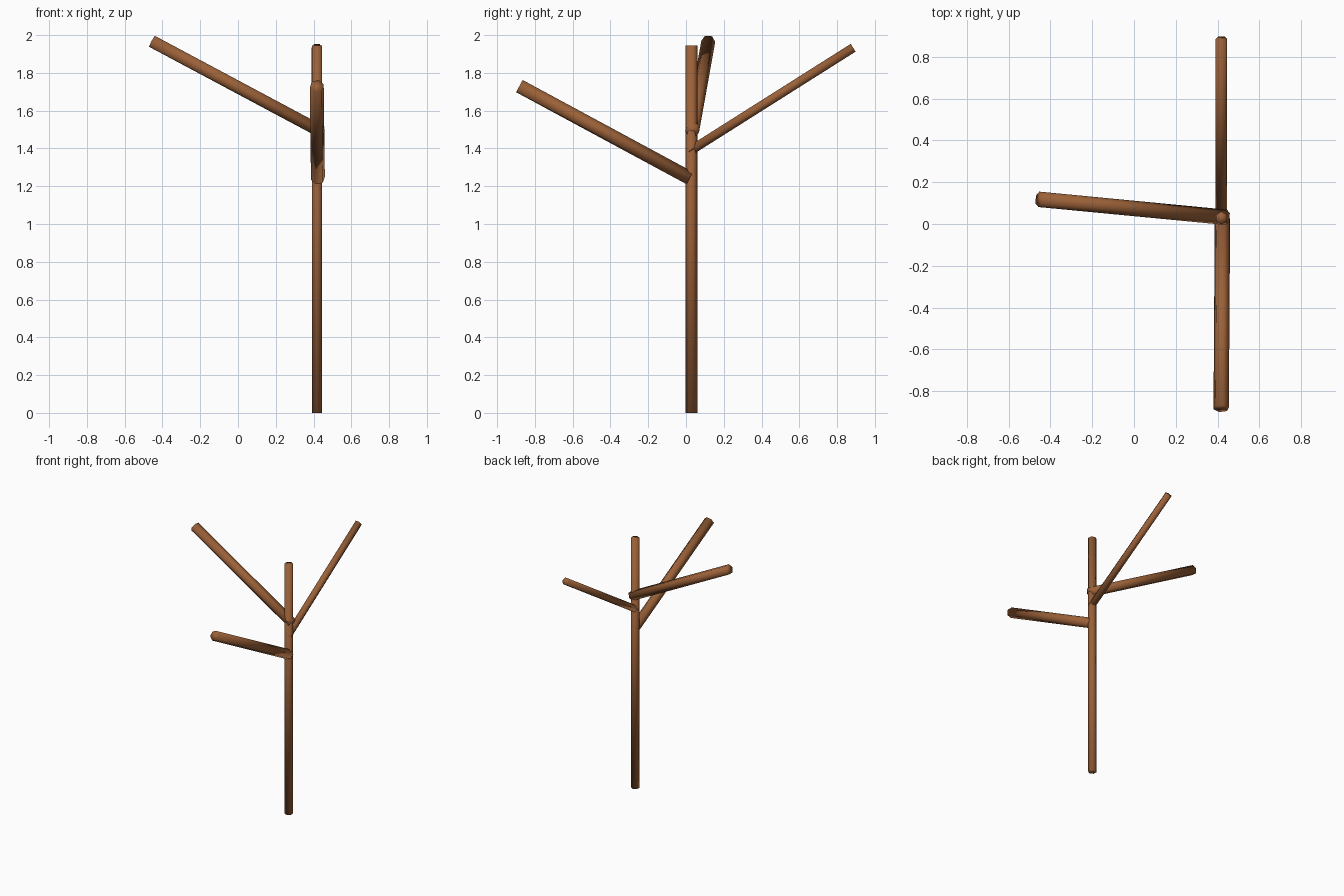
import bpy, bmesh
from mathutils import Vector, Matrix
from math import radians

if "Cube" in bpy.data.objects:
    bpy.data.objects.remove(bpy.data.objects["Cube"])

bark = bpy.data.materials.new("bark")
bark.diffuse_color = (0.33, 0.12, 0.04, 1)
bark.use_nodes = True
bark.node_tree.nodes["Principled BSDF"].inputs["Base Color"].default_value = bark.diffuse_color


def limb(name, start, end, radius, roll=0):
    """Six-sided rod between two points; roll turns it about its own axis."""
    a, b = Vector(start), Vector(end)
    d = (b - a).normalized()
    u = d.cross(Vector((0, 0, 1)))
    u = u.normalized() if u.length > 1e-4 else Vector((0, 1, 0))
    v = d.cross(u)
    basis = Matrix((u, v, d)).transposed().to_4x4()
    m = Matrix.Translation((a + b) / 2) @ basis @ Matrix.Rotation(radians(roll), 4, 'Z')
    bm = bmesh.new()
    bmesh.ops.create_cone(bm, cap_ends=True, segments=6, radius1=radius,
                          radius2=radius, depth=(b - a).length)
    # put a corner exactly on the u axis
    bm.verts.ensure_lookup_table()
    c = bm.verts[0].co
    turn = Vector((c.x, c.y)).angle_signed(Vector((1, 0)))
    bmesh.ops.transform(bm, matrix=m @ Matrix.Rotation(-turn, 4, 'Z'), verts=bm.verts)
    for f in bm.faces:
        f.smooth = True
    me = bpy.data.meshes.new(name)
    bm.to_mesh(me)
    bm.free()
    me.materials.append(bark)
    ob = bpy.data.objects.new(name, me)
    bpy.context.collection.objects.link(ob)


# Upright trunk
limb("trunk", (0.418, 0.029, 0), (0.418, 0.029, 1.945), 0.031)
# Three bare branches
limb("left_branch", (0.442, 0.032, 1.488), (-0.455, 0.118, 1.967), 0.037, 5)
limb("front_branch", (0.423, 0.02, 1.243), (0.417, -0.882, 1.73), 0.038, 15)
limb("back_branch", (0.418, 0.015, 1.383), (0.418, 0.885, 1.933), 0.028)
